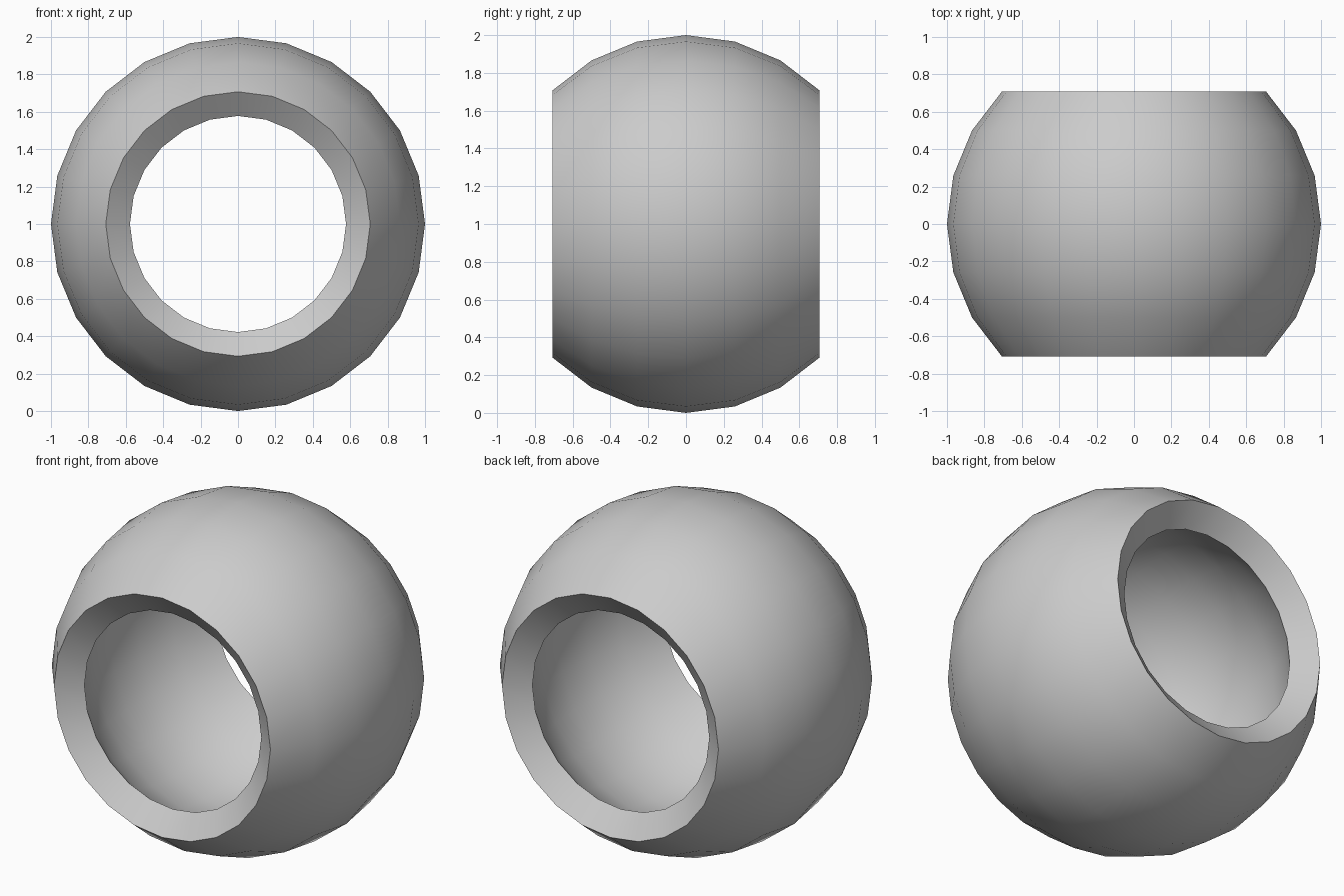
import bpy, bmesh, math
from mathutils import Matrix

if "Cube" in bpy.data.objects:
    bpy.data.objects.remove(bpy.data.objects["Cube"])

# Low-poly sphere with its poles along y, both caps cut away at 45 degrees
bm = bmesh.new()
bmesh.ops.create_uvsphere(bm, u_segments=24, v_segments=12, radius=1.0,
                          matrix=Matrix.Rotation(math.radians(90), 4, 'X'))
caps = [v for v in bm.verts if abs(v.co.y) > 0.75]
bmesh.ops.delete(bm, geom=caps, context='VERTS')
bmesh.ops.recalc_face_normals(bm, faces=bm.faces)
if sum(f.normal.dot(f.calc_center_median()) for f in bm.faces) < 0:
    bmesh.ops.reverse_faces(bm, faces=bm.faces)

mesh = bpy.data.meshes.new("hollow_ball_ring")
bm.to_mesh(mesh)
bm.free()
ring = bpy.data.objects.new("hollow_ball_ring", mesh)
bpy.context.collection.objects.link(ring)
ring.location.z = 1.0

# Wall thickness, grown inwards
wall = ring.modifiers.new("wall", 'SOLIDIFY')
wall.thickness = 0.163
wall.offset = -1.0

# Apply the wall, then shade smooth with crisp rims
bpy.context.view_layer.objects.active = ring
ring.select_set(True)
bpy.ops.object.modifier_apply(modifier=wall.name)
bpy.ops.object.shade_smooth_by_angle(angle=math.radians(35))
